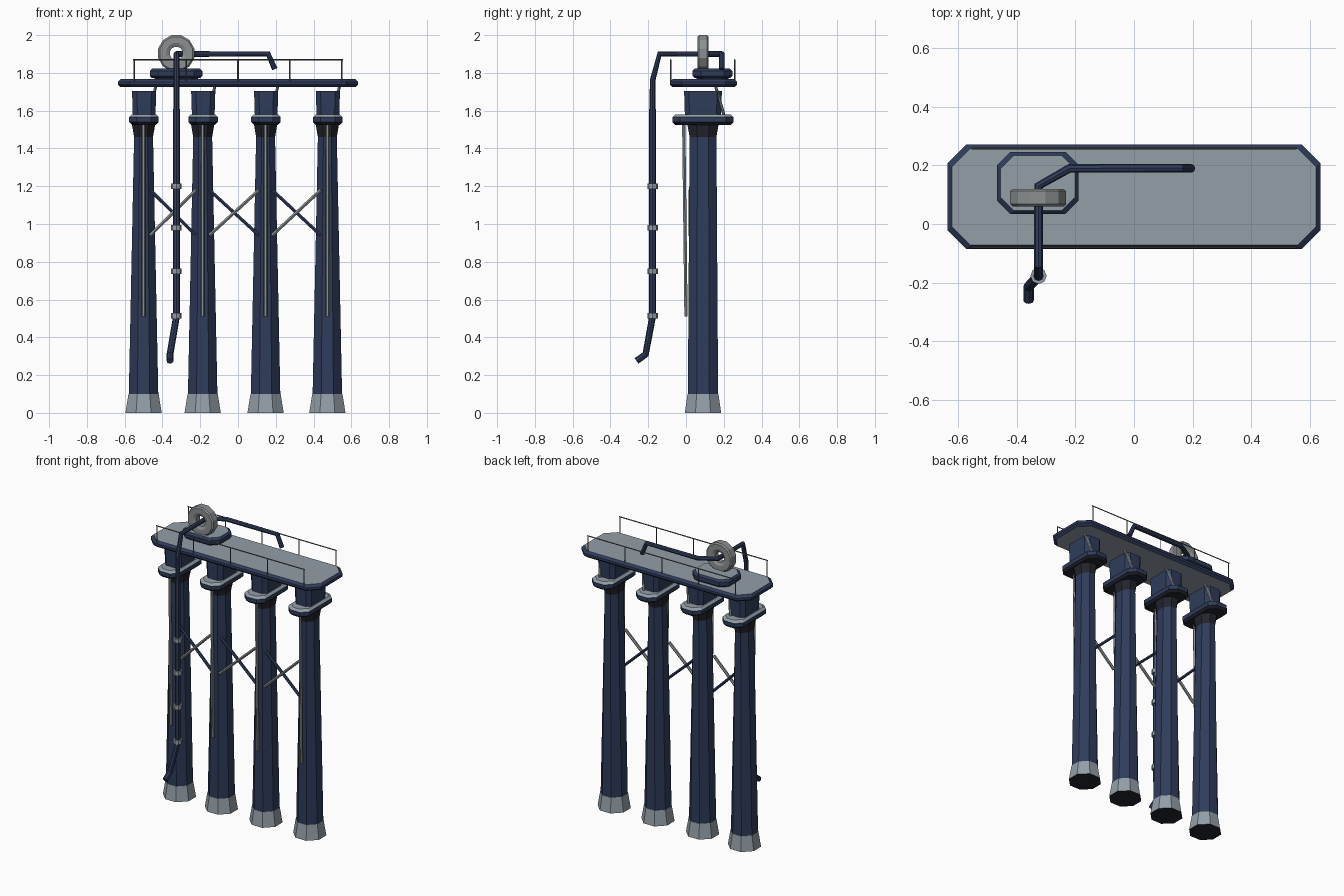
import bpy
import bmesh
from math import sin, cos, pi
from mathutils import Vector

cube = bpy.data.objects.get("Cube")
if cube:
    bpy.data.objects.remove(cube, do_unlink=True)


def material(name, rgb):
    m = bpy.data.materials.new(name)
    m.use_nodes = True
    m.diffuse_color = (*rgb, 1)
    m.node_tree.nodes["Principled BSDF"].inputs["Base Color"].default_value = (*rgb, 1)
    return m


NAVY = material("navy paint", (0.028, 0.045, 0.105))
GREY = material("pale blue grey", (0.29, 0.345, 0.39))
STEEL = material("bare steel", (0.26, 0.28, 0.28))
RAIL = material("dark rail grey", (0.13, 0.14, 0.14))
DARK = material("charcoal", (0.017, 0.018, 0.026))

OCT = 0.586   # corner cut that turns a square into a regular octagon
MID_Y = 0.09  # centre line of the legs and deck


def add_object(name, bm, mats):
    bmesh.ops.recalc_face_normals(bm, faces=bm.faces)
    mesh = bpy.data.meshes.new(name)
    bm.to_mesh(mesh)
    bm.free()
    for m in mats:
        mesh.materials.append(m)
    obj = bpy.data.objects.new(name, mesh)
    bpy.context.collection.objects.link(obj)
    return obj


def cut_rect(hx, hy, cx, cy):
    """Outline of a rectangle with its four corners cut off."""
    quarter = [(hx, hy - cy), (hx - cx, hy)]
    pts = quarter + [(-x, y) for x, y in reversed(quarter)]
    return pts + [(-x, -y) for x, y in pts]


def loft(name, x, y, rings, mats, band_mats, cut=None):
    """Stack cut rectangles (half x, half y, z); band_mats: bottom, bands, top."""
    bm = bmesh.new()
    loops = []
    for hx, hy, z in rings:
        c = (cut, cut) if cut else (hx * OCT, hy * OCT)
        loops.append([bm.verts.new((x + px, y + py, z))
                      for px, py in cut_rect(hx, hy, *c)])
    bm.faces.new(loops[0]).material_index = band_mats[0]
    for k, (a, b) in enumerate(zip(loops, loops[1:])):
        for i in range(8):
            j = (i + 1) % 8
            bm.faces.new((a[i], a[j], b[j], b[i])).material_index = band_mats[k + 1]
    bm.faces.new(loops[-1]).material_index = band_mats[-1]
    return add_object(name, bm, mats)


def slab(name, x, y, hx, hy, z0, z1, bevel, cut, bands):
    """Cut-corner plate with bevelled upper and lower rims."""
    rings = [(hx - bevel, hy - bevel, z0), (hx, hy, z0 + bevel),
             (hx, hy, z1 - bevel), (hx - bevel, hy - bevel, z1)]
    return loft(name, x, y, rings, [NAVY, GREY, DARK], bands, cut)


def tube(name, points, radius, mat, sides=2):
    """Straight-segment pipe along a path, turned into a mesh."""
    curve = bpy.data.curves.new(name, "CURVE")
    curve.dimensions = "3D"
    curve.bevel_depth = radius
    curve.bevel_resolution = sides
    curve.use_fill_caps = True
    spline = curve.splines.new("POLY")
    spline.points.add(len(points) - 1)
    for p, co in zip(spline.points, points):
        p.co = (*co, 1)
    temp = bpy.data.objects.new(name + " path", curve)
    mesh = bpy.data.meshes.new_from_object(temp)
    bpy.data.objects.remove(temp)
    bpy.data.curves.remove(curve)
    mesh.name = name
    mesh.materials.clear()
    mesh.materials.append(mat)
    for p in mesh.polygons:
        p.use_smooth = False
    obj = bpy.data.objects.new(name, mesh)
    bpy.context.collection.objects.link(obj)
    return obj


# Four legs, each with foot, shaft, flare, collar, head block and fittings
LEGS = [-0.5, -0.187, 0.146, 0.473]
for n, x in enumerate(LEGS, 1):
    loft(f"leg_foot_{n}", x, MID_Y, [(0.096, 0.096, 0), (0.08, 0.082, 0.1)],
         [GREY, DARK], [1, 0, 0])
    loft(f"leg_shaft_{n}", x, MID_Y, [(0.078, 0.08, 0.1), (0.05, 0.071, 1.47)],
         [NAVY], [0, 0, 0])
    loft(f"leg_flare_{n}", x, MID_Y, [(0.05, 0.071, 1.46), (0.062, 0.083, 1.53)],
         [DARK], [0, 0, 0])
    slab(f"leg_collar_{n}", x + 0.002, MID_Y, 0.078, 0.161, 1.525, 1.58,
         0.014, 0.04, [2, 2, 0, 1, 1])
    loft(f"head_block_{n}", x + 0.003, MID_Y,
         [(0.06, 0.096, 1.575), (0.064, 0.1, 1.703)], [NAVY], [0, 0, 0], 0.025)
    tube(f"head_strut_{n}", [(x + 0.03, 0.2, 1.58), (x + 0.066, 0.155, 1.735)],
         0.008, STEEL, 1)
    tube(f"leg_pipe_{n}", [(x, 0.0, 0.51), (x, -0.012, 1.53)], 0.01, STEEL, 1)

# Crossed braces between neighbouring legs
for n, (a, b) in enumerate(zip(LEGS, LEGS[1:]), 1):
    a, b = a + 0.035, b - 0.035
    tube(f"rising_brace_{n}", [(a, 0.022, 0.94), (b, 0.022, 1.18)], 0.01, STEEL, 1)
    tube(f"falling_brace_{n}", [(a, 0.035, 1.18), (b, 0.035, 0.94)], 0.01, NAVY, 1)

# Deck and the raised plate under the reel
slab("deck", 0, MID_Y + 0.003, 0.636, 0.178, 1.724, 1.767, 0.014, 0.063,
     [1, 0, 0, 0, 1])
slab("reel_base", -0.328, 0.14, 0.139, 0.106, 1.772, 1.822, 0.012, 0.045,
     [0, 0, 0, 0, 1])
loft("reel_base_neck", -0.328, 0.14, [(0.115, 0.085, 1.76), (0.115, 0.085, 1.775)],
     [DARK], [0, 0, 0], 0.035)

# Railings along both long edges
for side, y in (("front", -0.08), ("back", 0.258)):
    tube(f"{side}_rail", [(-0.555, y, 1.87), (0.555, y, 1.87)], 0.004, RAIL, 0)
    for n in range(5):
        x = -0.55 + n * 0.275
        tube(f"{side}_rail_post_{n + 1}", [(x, y, 1.75), (x, y, 1.87)], 0.004, RAIL, 0)

# Reel: a ring turned around the y axis
bm = bmesh.new()
profile = [(0.035, -0.02), (0.055, -0.03), (0.09, -0.03), (0.099, -0.022)]
profile += [(r, -d) for r, d in reversed(profile)]
SEGMENTS = 12
loops = []
for s in range(SEGMENTS):
    t = 2 * pi * (s + 0.5) / SEGMENTS
    loops.append([bm.verts.new((-0.327 + r * cos(t), 0.09 + d, 1.904 + r * sin(t)))
                  for r, d in profile])
for s in range(SEGMENTS):
    a, b = loops[s], loops[(s + 1) % SEGMENTS]
    for i in range(len(profile)):
        j = (i + 1) % len(profile)
        bm.faces.new((a[i], a[j], b[j], b[i]))
add_object("reel", bm, [STEEL])

# Hanging hose with clamps, and the feed pipe behind the reel
HX, HY = -0.326, -0.177
tube("hose_upper", [(HX, 0.1, 1.9), (HX, -0.14, 1.9), (HX, HY, 1.76), (HX, HY, 1.6)],
     0.015, NAVY)
tube("hose_lower", [(HX, HY, 1.61), (HX, HY, 0.51), (-0.36, -0.214, 0.31),
                    (-0.36, -0.262, 0.275)], 0.018, NAVY)
for n, z in enumerate((0.515, 0.75, 0.98, 1.2), 1):
    tube(f"hose_clamp_{n}", [(HX, HY, z - 0.014), (HX, HY, z + 0.014)], 0.028, GREY)
tube("feed_pipe", [(HX, 0.09, 1.9), (HX, 0.13, 1.9), (-0.22, 0.19, 1.9), (0.16, 0.19, 1.9),
                   (0.195, 0.19, 1.82)], 0.015, NAVY)
